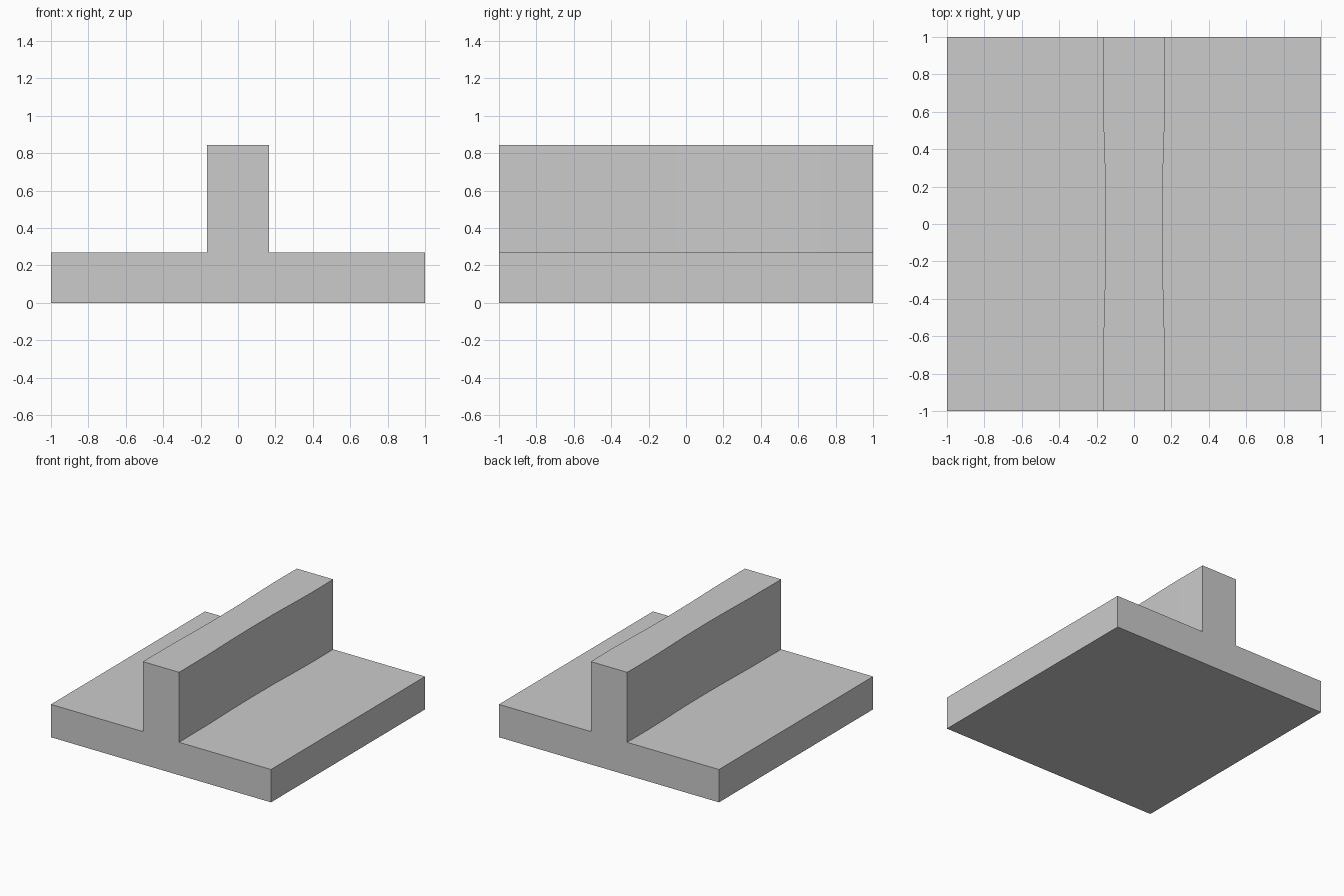
import bpy, bmesh

if "Cube" in bpy.data.objects:
    bpy.data.objects.remove(bpy.data.objects["Cube"])

BASE_TOP, RIB_TOP = 0.27, 0.845

# Rib half-width along y: slightly waisted in the middle
stations = [(-1.0, 0.165), (-0.6, 0.163), (-0.3, 0.155), (-0.05, 0.152),
            (0.25, 0.154), (0.5, 0.162), (0.72, 0.167), (1.0, 0.165)]


def tee_section(bm, y, w):
    """One T-shaped ring of vertices at depth y."""
    half = [(1, 0), (1, BASE_TOP), (w, BASE_TOP), (w, RIB_TOP)]
    ring = half + [(-x, z) for x, z in reversed(half)]
    return [bm.verts.new((x, y, z)) for x, z in ring]


# Base plate and upright rib as one lofted T profile
bm = bmesh.new()
rings = [tee_section(bm, y, w) for y, w in stations]
for a, b in zip(rings, rings[1:]):
    for i in range(8):
        j = (i + 1) % 8
        bm.faces.new((a[i], a[j], b[j], b[i]))

# Front and back end caps
bm.faces.new(rings[0])
bm.faces.new(rings[-1])
bmesh.ops.recalc_face_normals(bm, faces=bm.faces)

mesh = bpy.data.meshes.new("ribbed_base")
bm.to_mesh(mesh)
bm.free()
bpy.context.collection.objects.link(bpy.data.objects.new("ribbed_base", mesh))
